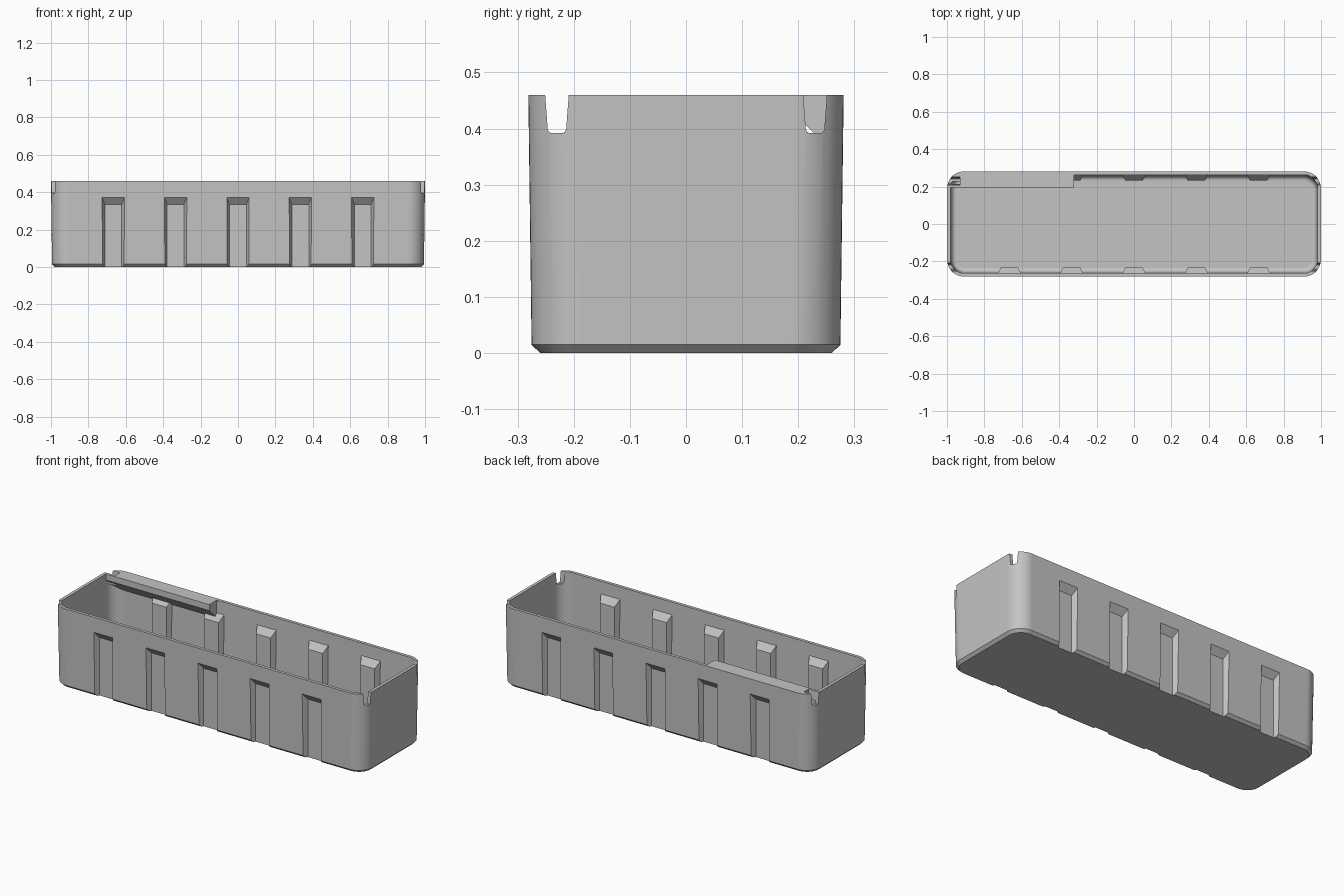
import bpy
import bmesh
import math

if "Cube" in bpy.data.objects:
    bpy.data.objects.remove(bpy.data.objects["Cube"], do_unlink=True)

HEIGHT = 0.46
WALL = 0.018
GROOVE_X = [i / 3 for i in range(-2, 3)]


def loft(name, rings):
    """Closed solid skinned through rings with equal point counts."""
    bm = bmesh.new()
    loops = [[bm.verts.new(p) for p in ring] for ring in rings]
    for a, b in zip(loops, loops[1:]):
        n = len(a)
        for i in range(n):
            j = (i + 1) % n
            bm.faces.new((a[i], a[j], b[j], b[i]))
    bm.faces.new(loops[0][::-1])
    bm.faces.new(loops[-1])
    bmesh.ops.recalc_face_normals(bm, faces=bm.faces)
    mesh = bpy.data.meshes.new(name)
    bm.to_mesh(mesh)
    bm.free()
    obj = bpy.data.objects.new(name, mesh)
    bpy.context.collection.objects.link(obj)
    return obj


def cut(target, tool):
    """Subtract the tool from the target and discard the tool."""
    mod = target.modifiers.new("cut", "BOOLEAN")
    mod.operation = "DIFFERENCE"
    mod.solver = "EXACT"
    mod.object = tool
    bpy.context.view_layer.objects.active = target
    bpy.ops.object.modifier_apply(modifier=mod.name)
    bpy.data.objects.remove(tool, do_unlink=True)


def rounded_ring(z, inset, steps=12):
    """Rounded rectangle of the drafted wall at height z."""
    draft = 0.006 * z / HEIGHT
    hx, hy = 0.994 + draft - inset, 0.275 + draft - inset
    r = 0.09 - inset
    points = []
    for k, (sx, sy) in enumerate([(1, 1), (-1, 1), (-1, -1), (1, -1)]):
        for i in range(steps + 1):
            a = math.pi / 2 * (k + i / steps)
            points.append((sx * (hx - r) + r * math.cos(a),
                           sy * (hy - r) + r * math.sin(a), z))
    return points


def extrude_x(name, profile, x0, x1):
    """Prism along x from a y-z profile."""
    return loft(name, [[(x, y, z) for y, z in profile] for x in (x0, x1)])


def rib(name, x, side, tip_y, half, top):
    """Tapered upright block, widening outward from its tip."""
    rings = []
    for y, h, t in [(tip_y, half, top), (tip_y + 0.08, half + 0.04, top + 0.1)]:
        rings.append([(x - h, side * y, -0.1), (x + h, side * y, -0.1),
                      (x + h, side * y, t), (x - h, side * y, t)])
    return loft(name, rings)


# Outer body, taller than needed and trimmed at the end
body = loft("storage_bin", [rounded_ring(0, 0.015), rounded_ring(0.015, 0),
                            rounded_ring(0.56, 0)])

# Cavity with a filleted floor
FILLET = 0.025
fillet = []
for i in range(7):
    a = math.pi / 2 * i / 6
    fillet.append(rounded_ring(0.02 + FILLET * (1 - math.cos(a)),
                               WALL + FILLET * (1 - math.sin(a))))
cavity = loft("cavity", fillet + [rounded_ring(0.6, WALL)])

# Ribs stand into the cavity on both long walls
for x in GROOVE_X:
    for side in (-1, 1):
        cut(cavity, rib("rib", x, side, 0.232, 0.046, 0.35))

# Label shelf in the back left-hand corner with a sloping underside
shelf = [(0.195, 0.7), (0.195, 0.425), (0.32, 0.30), (0.32, 0.7)]
cut(cavity, extrude_x("label_shelf", shelf, -1.1, -0.32))

cut(body, cavity)

# Hollow grooves behind the ribs
for x in GROOVE_X:
    for side in (-1, 1):
        cut(body, rib("groove", x, side, 0.25, 0.045, 0.335))

# Tapered notches at the ends of the short walls
half_notch = [(0.042, 0.7), (0.021, HEIGHT), (0.0165, 0.40),
              (0.015, 0.395), (0.011, 0.392)]
notch = half_notch + [(-y, z) for y, z in reversed(half_notch)]
for sx in (-1, 1):
    for sy in (-1, 1):
        profile = [(sy * 0.23 + y, z) for y, z in notch]
        cut(body, extrude_x("notch", profile, sx * 0.93, sx * 1.1))

# Trim the rim flat
slab = [(-1, HEIGHT), (1, HEIGHT), (1, 1), (-1, 1)]
cut(body, extrude_x("rim_trim", slab, -2, 2))

# Plain grey plastic
grey = (0.55, 0.55, 0.55, 1)
mat = bpy.data.materials.new("grey_plastic")
mat.use_nodes = True
mat.diffuse_color = grey
mat.node_tree.nodes["Principled BSDF"].inputs["Base Color"].default_value = grey
body.data.materials.clear()
body.data.materials.append(mat)
for poly in body.data.polygons:
    poly.material_index = 0

# Smooth corners, crisp edges
bpy.ops.object.select_all(action="DESELECT")
body.select_set(True)
bpy.context.view_layer.objects.active = body
bpy.ops.object.shade_smooth_by_angle(angle=math.radians(25))
weighted = body.modifiers.new("weighted_normals", "WEIGHTED_NORMAL")
weighted.keep_sharp = True
